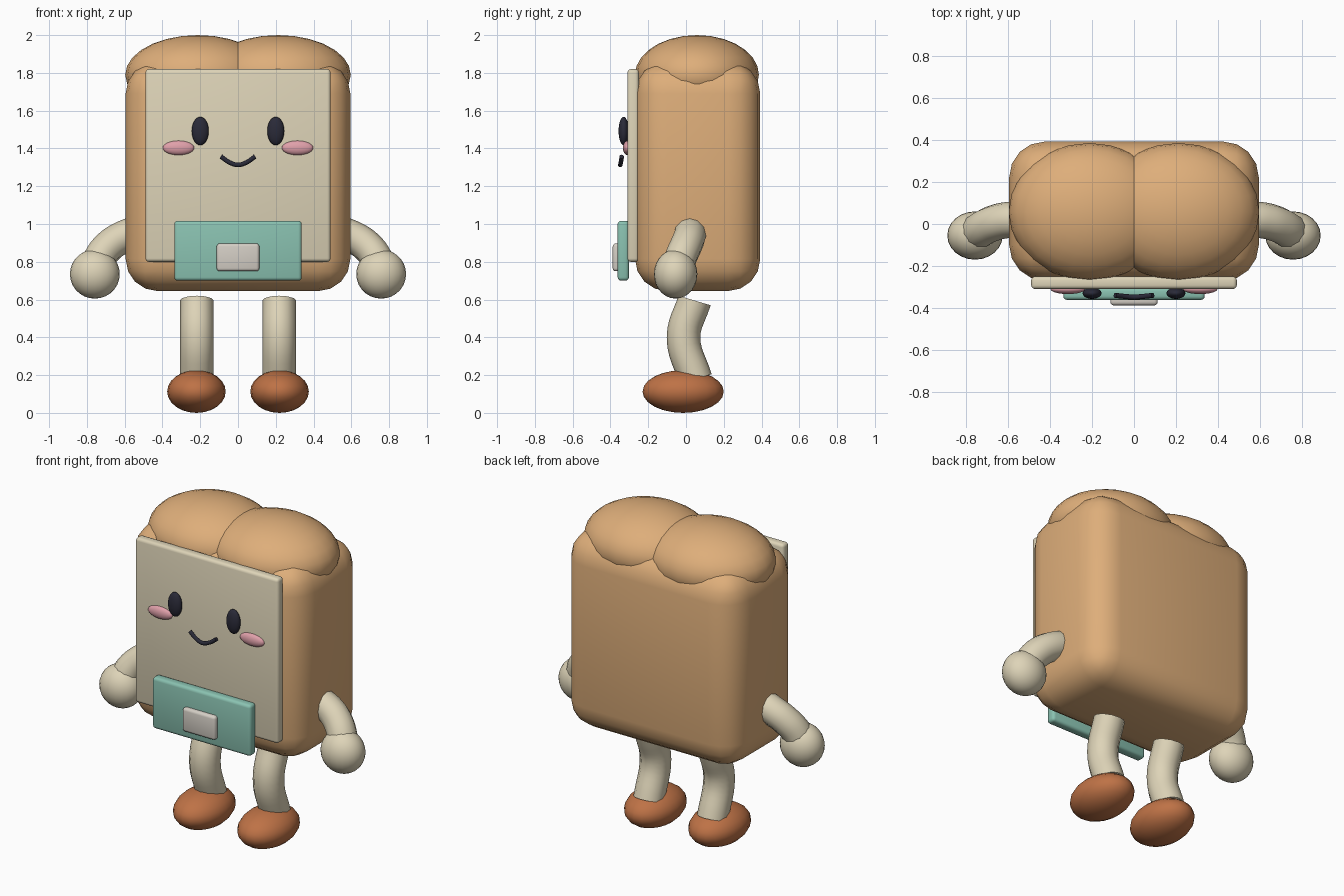
import bpy
import math

if "Cube" in bpy.data.objects:
    bpy.data.objects.remove(bpy.data.objects["Cube"])


def material(name, r, g, b):
    m = bpy.data.materials.new(name)
    lin = [(c / 255 / 12.92) if c < 10 else ((c / 255 + 0.055) / 1.055) ** 2.4 for c in (r, g, b)]
    m.diffuse_color = (*lin, 1)
    m.use_nodes = True
    m.node_tree.nodes["Principled BSDF"].inputs["Base Color"].default_value = m.diffuse_color
    return m


crust = material("crust", 222, 174, 122)
cream = material("cream", 222, 212, 184)
teal = material("teal", 138, 194, 177)
label_grey = material("label grey", 212, 206, 197)
pink = material("pink", 224, 160, 170)
dark = material("dark", 42, 42, 56)
brown = material("shoe brown", 190, 114, 70)


def finish(name, mat, angle=40):
    ob = bpy.context.object
    ob.name = name
    ob.data.materials.clear()
    ob.data.materials.append(mat)
    bpy.ops.object.shade_smooth_by_angle(angle=math.radians(angle))
    return ob


def box(name, lo, hi, bevel, segments, mat):
    """Rounded box between two corners."""
    mid = [(a + b) / 2 for a, b in zip(lo, hi)]
    bpy.ops.mesh.primitive_cube_add(size=1, location=mid)
    ob = bpy.context.object
    ob.scale = [b - a for a, b in zip(lo, hi)]
    bpy.ops.object.transform_apply(location=False, rotation=False, scale=True)
    mod = ob.modifiers.new("round", 'BEVEL')
    mod.width, mod.segments = bevel, segments
    bpy.ops.object.modifier_apply(modifier="round")
    return finish(name, mat)


def ellipsoid(name, loc, radii, mat, segments=24, rings=14):
    bpy.ops.mesh.primitive_uv_sphere_add(segments=segments, ring_count=rings, radius=1, location=loc)
    bpy.context.object.scale = radii
    bpy.ops.object.transform_apply(location=False, rotation=False, scale=True)
    return finish(name, mat, 60)


def tube(name, points, radius, mat):
    """Round capped tube along a smooth path."""
    cu = bpy.data.curves.new(name, 'CURVE')
    cu.dimensions = '3D'
    cu.bevel_depth, cu.bevel_resolution = radius, 4
    cu.use_fill_caps, cu.resolution_u = True, 6
    sp = cu.splines.new('BEZIER')
    sp.bezier_points.add(len(points) - 1)
    for bp, p in zip(sp.bezier_points, points):
        bp.co = p
        bp.handle_left_type = bp.handle_right_type = 'AUTO'
    ob = bpy.data.objects.new(name, cu)
    bpy.context.collection.objects.link(ob)
    bpy.ops.object.select_all(action='DESELECT')
    ob.select_set(True)
    bpy.context.view_layer.objects.active = ob
    bpy.ops.object.convert(target='MESH')
    return finish(name, mat)


# Loaf body, face panel, pocket and label
box("loaf_body", (-0.595, -0.27, 0.645), (0.595, 0.393, 1.86), 0.17, 4, crust)
box("face_panel", (-0.49, -0.31, 0.80), (0.49, -0.25, 1.82), 0.018, 3, cream)
box("pocket", (-0.337, -0.362, 0.70), (0.337, -0.302, 1.017), 0.018, 3, teal)
box("pocket_label", (-0.113, -0.388, 0.75), (0.113, -0.34, 0.897), 0.016, 3, label_grey)

# Mouth
tube("mouth", [(-0.09, -0.34, 1.357), (-0.045, -0.345, 1.326), (0, -0.348, 1.313),
               (0.045, -0.345, 1.326), (0.09, -0.34, 1.357)], 0.012, dark)

for s, side in ((-1, "left"), (1, "right")):
    # Puffed crust top
    ellipsoid(side + "_top_dome", (s * 0.212, 0.058, 1.79), (0.385, 0.328, 0.21), crust)
    # Face details
    ellipsoid(side + "_eye", (s * 0.2, -0.33, 1.492), (0.045, 0.027, 0.075), dark)
    ellipsoid(side + "_cheek", (s * 0.315, -0.31, 1.403), (0.083, 0.024, 0.038), pink)
    # Arm and hand
    tube(side + "_arm", [(s * 0.53, 0.02, 0.96), (s * 0.61, 0.018, 0.93), (s * 0.68, 0.0, 0.885),
                         (s * 0.735, -0.03, 0.815), (s * 0.758, -0.05, 0.74)], 0.086, cream)
    ellipsoid(side + "_hand", (s * 0.758, -0.055, 0.735), (0.132, 0.115, 0.13), cream)
    # Leg and foot
    tube(side + "_leg", [(s * 0.218, 0.045, 0.595), (s * 0.218, -0.013, 0.40),
                         (s * 0.218, 0.05, 0.18)], 0.089, cream)
    ellipsoid(side + "_foot", (s * 0.22, -0.015, 0.113), (0.155, 0.215, 0.113), brown, 20, 12)
